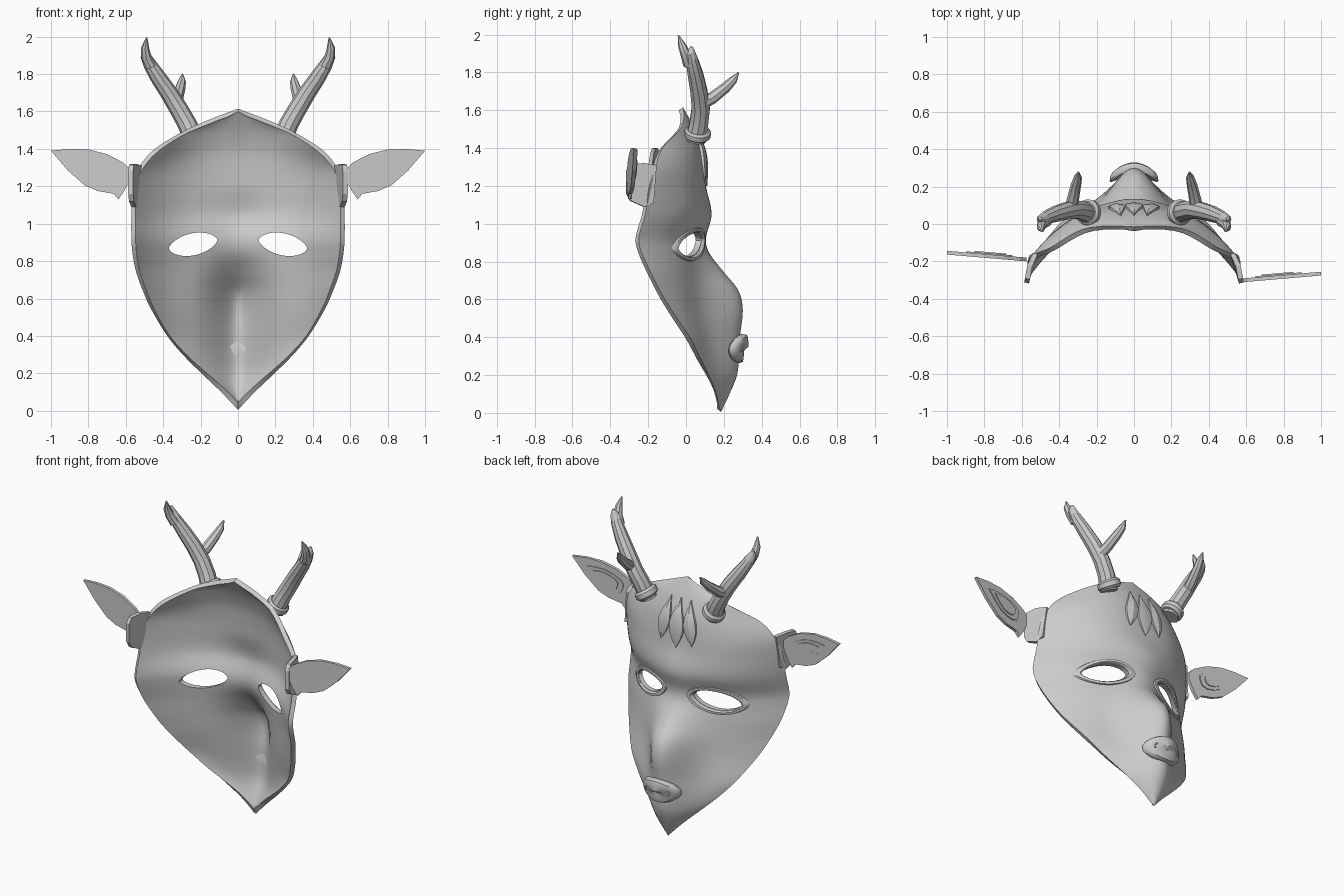
import bpy, bmesh
from math import sin, cos, pi, exp, copysign
from mathutils import Vector

if "Cube" in bpy.data.objects:
    bpy.data.objects.remove(bpy.data.objects["Cube"])

# Mask rows: height, half width, edge depth, ridge depth, base depth without snout
ROWS = [
    (.005, 0, .18, .185, .185), (.1, .09, .16, .23, .2), (.2, .195, .12, .27, .18),
    (.3, .295, .07, .28, .15), (.4, .378, .02, .285, .12), (.55, .468, -.08, .3, .09),
    (.65, .512, -.14, .275, .08), (.75, .547, -.19, .195, .07), (.85, .565, -.235, .12, .06),
    (.92, .57, -.25, .105, .06), (1.05, .57, -.215, .135, .11), (1.2, .563, -.19, .105, .105),
    (1.3, .53, -.16, .095, .095), (1.4, .445, -.125, .08, .08), (1.5, .28, -.03, .045, .045),
    (1.56, .145, -.01, .015, .015), (1.615, 0, -.015, -.015, -.015)]


def row(z):
    """Smooth interpolation of the row table."""
    n = len(ROWS)
    i = max([k for k in range(n - 1) if ROWS[k][0] <= z + 1e-9] or [0])
    a, b = ROWS[i], ROWS[i + 1]
    p, q = ROWS[max(i - 1, 0)], ROWS[min(i + 2, n - 1)]
    h = b[0] - a[0]
    t = min(max((z - a[0]) / h, 0), 1)
    out = []
    for k in range(1, 5):
        ma = (b[k] - p[k]) / (b[0] - p[0]) * h
        mb = (q[k] - a[k]) / (q[0] - a[0]) * h
        out.append(a[k] * (2*t**3 - 3*t*t + 1) + ma * (t**3 - 2*t*t + t)
                   + b[k] * (3*t*t - 2*t**3) + mb * (t**3 - t*t))
    return out


def surf(x, z):
    """Outer surface depth of the mask."""
    hw, edge, mid, base = row(z)
    u = min(abs(x) / max(hw, 1e-4), 1)
    return (edge + (base - edge) * (1 - u ** 2.5)
            + (mid - base) * exp(-(x / .16) ** 2) * (1 - u * u))


def finish(name, bm):
    bmesh.ops.recalc_face_normals(bm, faces=bm.faces)
    me = bpy.data.meshes.new(name)
    bm.to_mesh(me)
    bm.free()
    ob = bpy.data.objects.new(name, me)
    bpy.context.collection.objects.link(ob)
    return ob


def smooth(ob, angle=.6):
    bpy.ops.object.select_all(action='DESELECT')
    ob.select_set(True)
    bpy.context.view_layer.objects.active = ob
    bpy.ops.object.shade_smooth_by_angle(angle=angle)


def apply(ob, kind, **props):
    m = ob.modifiers.new(kind, kind)
    for k, v in props.items():
        setattr(m, k, v)
    bpy.context.view_layer.objects.active = ob
    bpy.ops.object.modifier_apply(modifier=m.name)


def skin(bm, rings, closed=False):
    """Join rings of points into a surface, capping open ends."""
    rings = [[bm.verts.new(p) for p in r] for r in rings]
    n, m = len(rings), len(rings[0])
    for i in range(n if closed else n - 1):
        r, q = rings[i], rings[(i + 1) % n]
        for k in range(m):
            bm.faces.new((r[k], r[(k+1) % m], q[(k+1) % m], q[k]))
    if not closed:
        bm.faces.new(rings[0])
        bm.faces.new(rings[-1])


def tube(bm, pts, radii, sides=8):
    """Sweep a polygon along points."""
    pts = [Vector(p) for p in pts]
    n = len(pts)
    whole = pts[-1] - pts[0]
    ref = Vector((1, 0, 0)) if abs(whole.y) > abs(whole.x) else Vector((0, 1, 0))
    rings = []
    for i, p in enumerate(pts):
        d = (pts[min(i + 1, n - 1)] - pts[max(i - 1, 0)]).normalized()
        s = d.cross(ref).normalized()
        w = s.cross(d)
        rings.append([p + radii[i] * (s * cos(2*pi*k/sides) + w * sin(2*pi*k/sides))
                      for k in range(sides)])
    skin(bm, rings)


def prism(bm, pts, offset):
    """Extrude a closed outline along an offset."""
    skin(bm, [pts, [Vector(p) + Vector(offset) for p in pts]])


def almond(s, grow=1.0, n=32):
    out = []
    for k in range(n):
        c, d = cos(2*pi*k/n), sin(2*pi*k/n)
        out.append((s * (.24 + (.13 + .13*(grow-1)*.7)*c),
                    .89 - .022*c + .06*grow*copysign(abs(d)**1.3, d)))
    return out


# Mask shell
bm = bmesh.new()
NR, NC = 72, 48
grid = []
for i in range(NR + 1):
    z = .005 + 1.61 * i / NR
    hw = max(row(z)[0], 0)
    line = []
    for j in range(NC + 1):
        x = hw * sin(pi/2 * .8 * (2*j/NC - 1)) / sin(pi/2 * .8)
        line.append(bm.verts.new((x, surf(x, z), z)))
    grid.append(line)
for i in range(NR):
    for j in range(NC):
        bm.faces.new((grid[i][j], grid[i+1][j], grid[i+1][j+1], grid[i][j+1]))
bmesh.ops.remove_doubles(bm, verts=bm.verts, dist=1e-4)
mask = finish("mask_shell", bm)
if sum(p.normal.y for p in mask.data.polygons) < 0:
    mask.data.flip_normals()
apply(mask, 'SOLIDIFY', thickness=.028, offset=-1)

# Eye holes
bm = bmesh.new()
for s in (-1, 1):
    prism(bm, [(x, -.5, z) for x, z in almond(s)], (0, 1, 0))
cutter = finish("eye_cutter", bm)
cutter.hide_render = True
apply(mask, 'BOOLEAN', object=cutter, operation='DIFFERENCE', solver='EXACT')
bpy.data.objects.remove(cutter)
smooth(mask)

for s, side in ((-1, "left"), (1, "right")):
    # Raised band around the eye
    bm = bmesh.new()
    band = [[(x, surf(x, z) + o, z) for x, z in almond(s, g)]
            for g, o in ((1.02, -.025), (1.04, .008), (1.14, .015), (1.38, .011), (1.46, -.01))]
    skin(bm, band, True)
    smooth(finish("eye_rim_" + side, bm), .7)

    # Ear tab continuing the mask edge
    bm = bmesh.new()
    outline = [(-.17, 1.11), (-.22, 1.09), (-.29, 1.12), (-.312, 1.16), (-.312, 1.28),
               (-.29, 1.315), (-.22, 1.32), (-.155, 1.31)]
    prism(bm, [(s * (.565 + (-.19 - y) * .18 - (.018 if z > 1.3 and y > -.2 else 0)), y, z)
               for y, z in outline], (-s * .026, -.006, 0))
    finish("ear_tab_" + side, bm)

    # Flat ear with raised inner leaf
    ey = -.312 if s > 0 else -.2
    ear = [(1, 1.39), (.9, 1.4), (.8, 1.397), (.7, 1.372), (.61, 1.325), (.575, 1.29), (.575, 1.245),
           (.605, 1.18), (.64, 1.13), (.665, 1.16), (.75, 1.175), (.82, 1.205), (.91, 1.285)]
    bm = bmesh.new()
    place = lambda x, z, o: (s * x, ey + (x - .57) * .085 + o, z)
    prism(bm, [place(x, z, 0) for x, z in ear], (0, .02, 0))
    for f, o in ((.58, .018), (.4, .024)):
        prism(bm, [place(.755 + (x - .755) * f, 1.295 + (z - 1.295) * f, o)
                   for x, z in ear if not .61 < x < .66], (0, .008, 0))
    finish("ear_" + side, bm)

    # Antler: main beam, tip prong and side tine
    bm = bmesh.new()
    P = lambda pts: [(s * x, y, z) for x, y, z in pts]
    tube(bm, P([(.235, .05, 1.44), (.27, .068, 1.53), (.315, .078, 1.61), (.37, .068, 1.7),
                (.425, .052, 1.78), (.47, .035, 1.85), (.495, .025, 1.9), (.502, .03, 1.935)]),
         [.055, .052, .05, .047, .043, .036, .027, .008], 10)
    tube(bm, P([(.465, .015, 1.84), (.49, .0, 1.89), (.497, -.02, 1.94), (.488, -.04, 1.995)]),
         [.03, .028, .022, .004], 8)
    tube(bm, P([(.34, .07, 1.63), (.325, .14, 1.665), (.31, .21, 1.72), (.3, .25, 1.76), (.297, .278, 1.8)]),
         [.036, .032, .028, .022, .004], 8)
    smooth(finish("antler_" + side, bm), .5)

    # Collar at the antler base
    bm = bmesh.new()
    tube(bm, P([(.23, .058, 1.452), (.237, .06, 1.464), (.25, .063, 1.488), (.256, .064, 1.498)]),
         [.056, .07, .07, .058], 16)
    smooth(finish("antler_collar_" + side, bm), .5)

# Forehead hair tufts following the surface
for name, x0, z0, x1, z1, w in (("centre", 0, 1.5, 0, 1.2, .048),
                                ("left", -.07, 1.5, -.11, 1.23, .04),
                                ("right", .07, 1.5, .11, 1.23, .04)):
    bm = bmesh.new()
    rings = []
    for k in range(13):
        t = k / 12
        x, z = x0 + (x1 - x0) * t, z0 + (z1 - z0) * t
        hw = w * sin(pi * t ** 1.2) + .001
        lift = .016 * sin(pi * t) + .008
        rings.append([(x + a * hw, surf(x + a * hw, z) + b, z)
                      for a, b in ((-1, -.01), (-1, lift * .6), (0, lift), (1, lift * .6), (1, -.01))])
    skin(bm, rings)
    smooth(finish("hair_tuft_" + name, bm), .5)

# Nose pad with rounded rim
bm = bmesh.new()
skin(bm, [[(.13*f*cos(2*pi*k/32), y + .012*sin(2*pi*k/32) - .05*(f*cos(2*pi*k/32))**2,
            .34 + .076*f*sin(2*pi*k/32)) for k in range(32)]
          for y, f in ((.266, .8), (.27, .95), (.28, 1), (.3, .99), (.312, .92), (.316, .75), (.318, .4), (.318, .1))])
smooth(finish("nose_pad", bm))

# Nostril rims
bm = bmesh.new()
for s in (-1, 1):
    tube(bm, [(s * (.055 + .03*cos(a)), .316 - .05*((.055 + .03*cos(a))/.13)**2, .335 + .022*sin(a))
              for a in [pi*k/8 - .5 for k in range(9)]], [.006] * 9, 6)
smooth(finish("nostrils", bm), .9)
